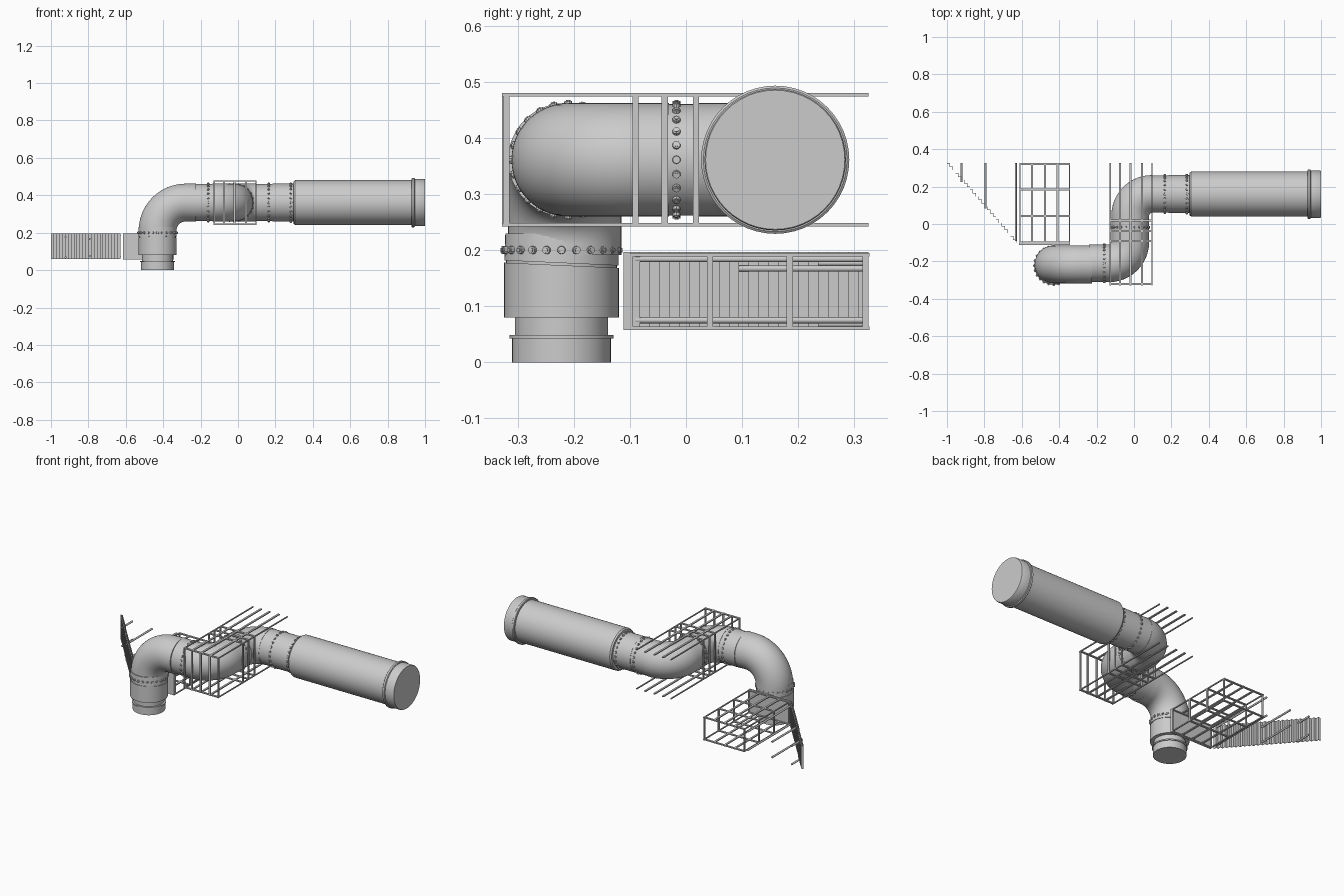
import bpy, bmesh, math
from mathutils import Vector, Matrix

if "Cube" in bpy.data.objects:
    bpy.data.objects.remove(bpy.data.objects["Cube"])


def finish(name, bm, smooth=False):
    bmesh.ops.recalc_face_normals(bm, faces=bm.faces[:])
    me = bpy.data.meshes.new(name)
    bm.to_mesh(me)
    bm.free()
    ob = bpy.data.objects.new(name, me)
    bpy.context.collection.objects.link(ob)
    if smooth:
        bpy.ops.object.select_all(action='DESELECT')
        ob.select_set(True)
        bpy.context.view_layer.objects.active = ob
        bpy.ops.object.shade_smooth_by_angle(angle=math.radians(35))
    return ob


def loft(name, rings, ref, n=48):
    """Capped tube through rings of (centre, direction, radius)."""
    bm = bmesh.new()
    ref, loops = Vector(ref), []
    for c, d, r in rings:
        d = Vector(d).normalized()
        u = (ref - d * ref.dot(d)).normalized()
        v = d.cross(u)
        loops.append([bm.verts.new(Vector(c) + r * (u * math.cos(a) + v * math.sin(a)))
                      for a in (2 * math.pi * i / n for i in range(n))])
    for a, b in zip(loops, loops[1:]):
        for i in range(n):
            bm.faces.new((a[i], a[(i + 1) % n], b[(i + 1) % n], b[i]))
    bm.faces.new(loops[0])
    bm.faces.new(loops[-1])
    return finish(name, bm, True)


def straight(name, origin, axis, profile, ref):
    o, d = Vector(origin), Vector(axis)
    return loft(name, [(o + d * t, d, r) for t, r in profile], ref)


def elbow(name, corner, d0, d1, R, r, ref, lead=0.0, tail=0.0, steps=20):
    """90 degree bend around a corner point, with straight ends."""
    k, d0, d1 = Vector(corner), Vector(d0), Vector(d1)
    c = k - d0 * R + d1 * R
    rings = [(k - d0 * (R + lead), d0, r)] if lead else []
    for i in range(steps + 1):
        a = math.pi / 2 * i / steps
        rings.append((c + R * (d0 * math.sin(a) - d1 * math.cos(a)),
                      d0 * math.cos(a) + d1 * math.sin(a), r))
    if tail:
        rings.append((k + d1 * (R + tail), d1, r))
    return loft(name, rings, ref)


def rivets(name, centre, axis, r, n=24):
    bm = bmesh.new()
    d = Vector(axis)
    u = d.orthogonal().normalized()
    for i in range(n):
        out = Matrix.Rotation(2 * math.pi * i / n, 3, d) @ u
        m = Matrix.Translation(Vector(centre) + out * r) @ \
            out.to_track_quat('Z', 'Y').to_matrix().to_4x4()
        for rad, h in ((0.008, 0.010), (0.0045, 0.014)):
            bmesh.ops.create_cone(bm, cap_ends=True, segments=10, radius1=rad,
                                  radius2=rad * 0.85, depth=h, matrix=m)
    return finish(name, bm, True)


def boxes(name, spans):
    bm = bmesh.new()
    for x0, x1, y0, y1, z0, z1 in spans:
        bmesh.ops.create_cube(bm, size=1, matrix=Matrix.Translation(
            ((x0 + x1) / 2, (y0 + y1) / 2, (z0 + z1) / 2)) @
            Matrix.Diagonal((x1 - x0, y1 - y0, z1 - z0, 1)))
    return finish(name, bm)


X, Y, Z = (1, 0, 0), (0, 1, 0), (0, 0, 1)
H = 0.361

# Vertical inlet pipe
base = (-0.43, -0.222, 0)
straight("inlet_spigot", base, Z, [(0, .088), (.042, .088), (.042, .093), (.049, .093),
                                   (.049, .083), (.085, .083)], Y)
tilt = (0, .045, 1)
loft("inlet_collar", [((-.43, -.222, .08), Z, .1025), ((-.43, -.222, .173), tilt, .1025)], Y)
loft("inlet_seam", [((-.43, -.222, .17), tilt, .099), ((-.43, -.222, .177), tilt, .099)], Y)
loft("inlet_sleeve", [((-.43, -.222, .177), tilt, .102), ((-.43, -.221, .23), Z, .101)], Y)
rivets("inlet_rivets", (-.43, -.222, .2), Z, .102)

# Bends and straight pipes
elbow("lower_elbow", (-.43, -.216, H), Z, X, .15, .101, Y, lead=.02, tail=.055)
straight("middle_sleeve", (0, -.21, H), X, [(-.24, .0995), (-.12, .0995)], Z)
rivets("middle_rivets", (-.16, -.21, H), X, .0995)
elbow("front_elbow", (-.02, -.21, H), X, Y, .115, .101, Z, tail=.065)
straight("cross_sleeve", (-.02, 0, H), Y, [(-.04, .0995), (.06, .0995)], Z)
rivets("cross_rivets", (-.02, -.017, H), Y, .0995)
elbow("rear_elbow", (-.02, .16, H), Y, X, .115, .101, Z, lead=.03)
straight("outlet_sleeve", (0, .16, H), X, [(.09, .0995), (.185, .0995), (.185, .101), (.31, .101)], Z)
rivets("outlet_rivets_a", (.165, .16, H), X, .0995)
rivets("outlet_rivets_b", (.283, .16, H), X, .101)

# Large outlet pipe with flange
straight("outlet_pipe", (0, .16, H), X, [(.298, .114), (.306, .12), (.94, .12)], Z)
straight("outlet_flange", (0, .159, H), X, [(.928, .128), (.931, .132), (.942, .132), (.945, .128),
                                            (.945, .126), (.997, .126), (1, .124)], Z)


def cage(x0, x1, y0, y1, z0, z1, xs, ys, w=.011, t=.006):
    """Lengthwise bars above and below, with side posts and cross bars at ys."""
    out = []
    for za in (z0, z1 - t):
        out += [(x0, x0 + t, y0, y1, za, za + t), (x1 - t, x1, y0, y1, za, za + t)]
        out += [(x - w / 2, x + w / 2, y0, y1, za, za + t) for x in xs]
        out += [(x0, x1, y - w / 2, y + w / 2, za, za + t) for y in ys]
    for xa in (x0, x1 - t):
        out += [(xa, xa + t, y - w / 2, y + w / 2, z0, z1) for y in ys]
    return out


# Cage around the pipe bends
bars = [-.075, -.018, .042]
spans = cage(-.13, .1, -.328, .325, .242, .48, bars, [-.32, -.09, -.038, .018])
spans += [(x - .0055, x + .0055, -.328, -.322, .242, .48) for x in bars]
boxes("pipe_cage", spans)

# Low cage beside the inlet, closed by a solid plate
boxes("low_cage", cage(-.612, -.342, -.105, .327, .058, .195, [-.545, -.477, -.41],
                       [-.1, .043, .185, .32]))
boxes("low_cage_plate", [(-.615, -.342, -.111, -.101, .058, .197)])

# Corrugated wall, a stepped sheet
bm = bmesh.new()
steps, a, b = 24, Vector((-1, .325)), Vector((-.628, -.1))
pts = [a]
for i in range(steps):
    p, q = a.lerp(b, i / steps), a.lerp(b, (i + 1) / steps)
    pts += [Vector((q.x, p.y)), q]
cols = [(bm.verts.new((p.x, p.y, .06)), bm.verts.new((p.x, p.y, .197))) for p in pts]
for c, d in zip(cols, cols[1:]):
    bm.faces.new((c[0], d[0], d[1], c[1]))
wall = finish("corrugated_wall", bm)
solid = wall.modifiers.new("thickness", 'SOLIDIFY')
solid.thickness = .003

# Rods bracing the wall
bm = bmesh.new()
for x, y, zs in ((-.922, .225, (.068, .177)), (-.793, .083, (.075, .167)), (-.632, -.09, (.075, .184))):
    for z in zs:
        bmesh.ops.create_cone(bm, cap_ends=True, segments=12, radius1=.0055, radius2=.0055,
                              depth=.325 - y, matrix=Matrix.Translation((x, (y + .325) / 2, z)) @
                              Matrix.Rotation(math.pi / 2, 4, 'X'))
finish("wall_rods", bm, True)
